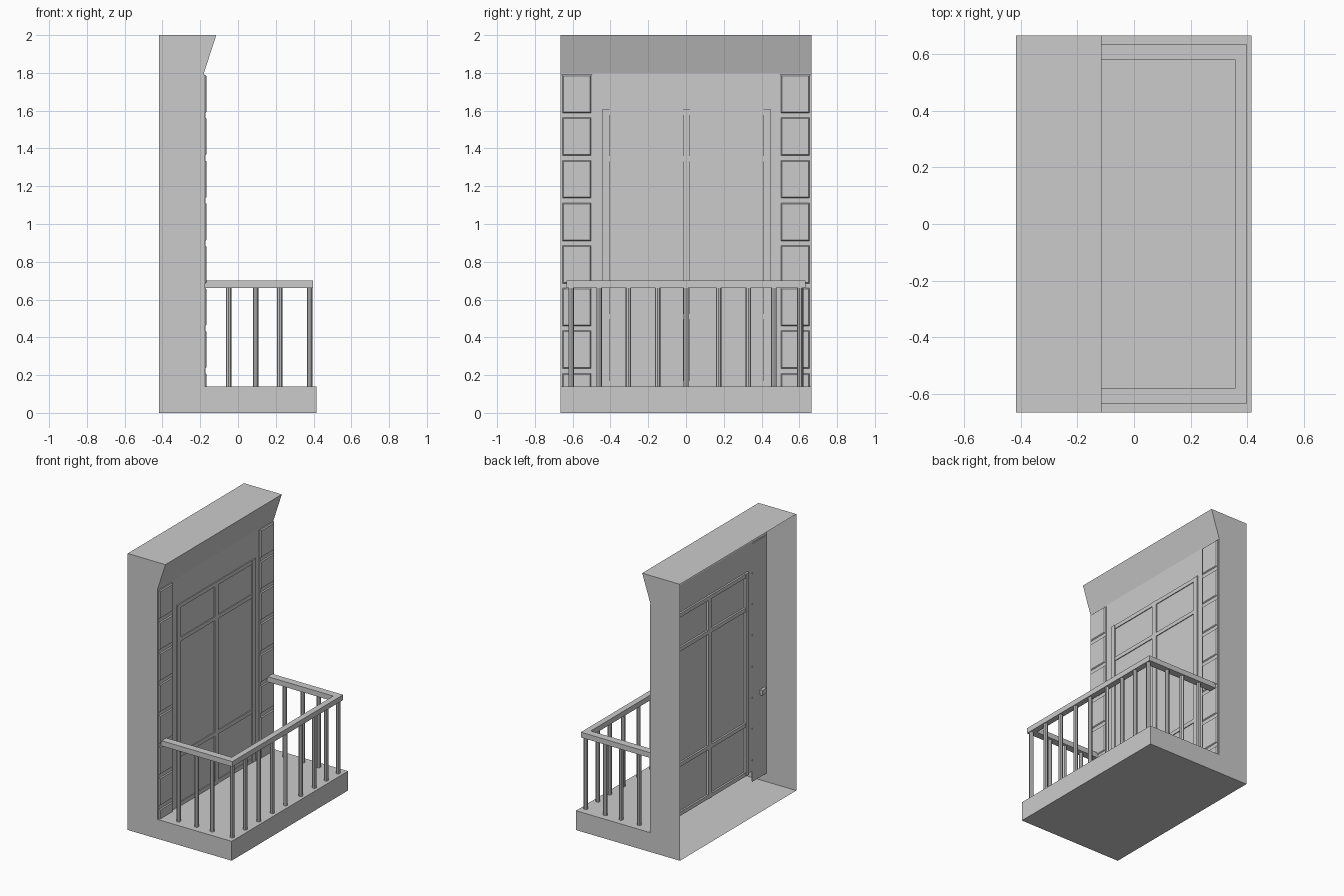
import bpy, bmesh
from mathutils import Matrix, Vector

if "Cube" in bpy.data.objects:
    bpy.data.objects.remove(bpy.data.objects["Cube"])

WALL_X = -0.18


def finish(bm, name):
    mesh = bpy.data.meshes.new(name)
    bm.to_mesh(mesh)
    bm.free()
    ob = bpy.data.objects.new(name, mesh)
    bpy.context.collection.objects.link(ob)
    return ob


def prism(bm, points, offset):
    """Extrude a closed outline along an offset vector."""
    face = bm.faces.new([bm.verts.new(p) for p in points])
    res = bmesh.ops.extrude_face_region(bm, geom=[face], use_keep_orig=True)
    verts = [g for g in res["geom"] if isinstance(g, bmesh.types.BMVert)]
    bmesh.ops.translate(bm, verts=verts, vec=Vector(offset))
    bmesh.ops.recalc_face_normals(bm, faces=bm.faces[:])


def box(bm, lo, hi):
    lo, hi = Vector(lo), Vector(hi)
    m = Matrix.Translation((lo + hi) / 2) @ Matrix.Diagonal((*(hi - lo), 1))
    return bmesh.ops.create_cube(bm, size=1, matrix=m)["verts"]


# Hollow wall and balcony slab: L profile, open at the back
bm = bmesh.new()
profile = [(-0.417, 0), (0.415, 0), (0.415, 0.14), (WALL_X, 0.14),
           (WALL_X, 1.8), (-0.115, 2), (-0.417, 2)]
prism(bm, [(x, -0.665, z) for x, z in profile], (0, 1.33, 0))
back = [f for f in bm.faces if f.normal.x < -0.9 and f.calc_center_median().x < -0.4]
bmesh.ops.delete(bm, geom=back, context='FACES_ONLY')
finish(bm, "wall_and_slab")

# Columns of chamfered corner stones on both sides of the door
for side, tag in ((-1, "left"), (1, "right")):
    bm = bmesh.new()
    for i in range(8):
        top = 1.795 - i * 0.2255
        bottom = max(top - 0.214, 0.065)
        cy, cz = side * 0.578, (top + bottom) / 2
        verts = box(bm, (-0.183, cy - 0.083, bottom), (-0.167, cy + 0.083, top))
        for v in verts:
            if v.co.x > -0.17:
                v.co.y -= 0.013 * (1 if v.co.y > cy else -1)
                v.co.z -= 0.012 * (1 if v.co.z > cz else -1)
    box(bm, (-0.185, side * 0.578 - 0.08, 0.07), (-0.174, side * 0.578 + 0.08, 1.79))
    finish(bm, "corner_stones_" + tag)

# Door frame: three posts and four cross bars, showing on both wall faces
bm = bmesh.new()
for y in (-0.425, 0.002, 0.43):
    box(bm, (-0.195, y - 0.019, 0.14), (-0.172, y + 0.019, 1.605))
for z in (0.155, 0.51, 1.345, 1.59):
    box(bm, (-0.193, -0.43, z - 0.014), (-0.174, 0.43, z + 0.014))
finish(bm, "door_frame")

# Hand rail: flat U, its ends running through the wall
bm = bmesh.new()
rail = [(-0.205, -0.633), (0.398, -0.633), (0.398, 0.633), (-0.205, 0.633),
        (-0.205, 0.58), (0.356, 0.58), (0.356, -0.58), (-0.205, -0.58)]
prism(bm, [(x, y, 0.662) for x, y in rail], (0, 0, 0.038))
finish(bm, "hand_rail")

# Balusters along the front edge and both sides
spots = [(0.38, y) for y in (-0.608, -0.46, -0.305, -0.15, 0.0, 0.173, 0.33, 0.465, 0.602)]
spots += [(x, s * 0.607) for x in (-0.05, 0.094, 0.22) for s in (-1, 1)]
bm = bmesh.new()
for x, y in spots:
    bmesh.ops.create_cone(bm, cap_ends=True, segments=8, radius1=0.0145, radius2=0.0145,
                          depth=0.53, matrix=Matrix.Translation((x, y, 0.402)))
finish(bm, "balusters")
